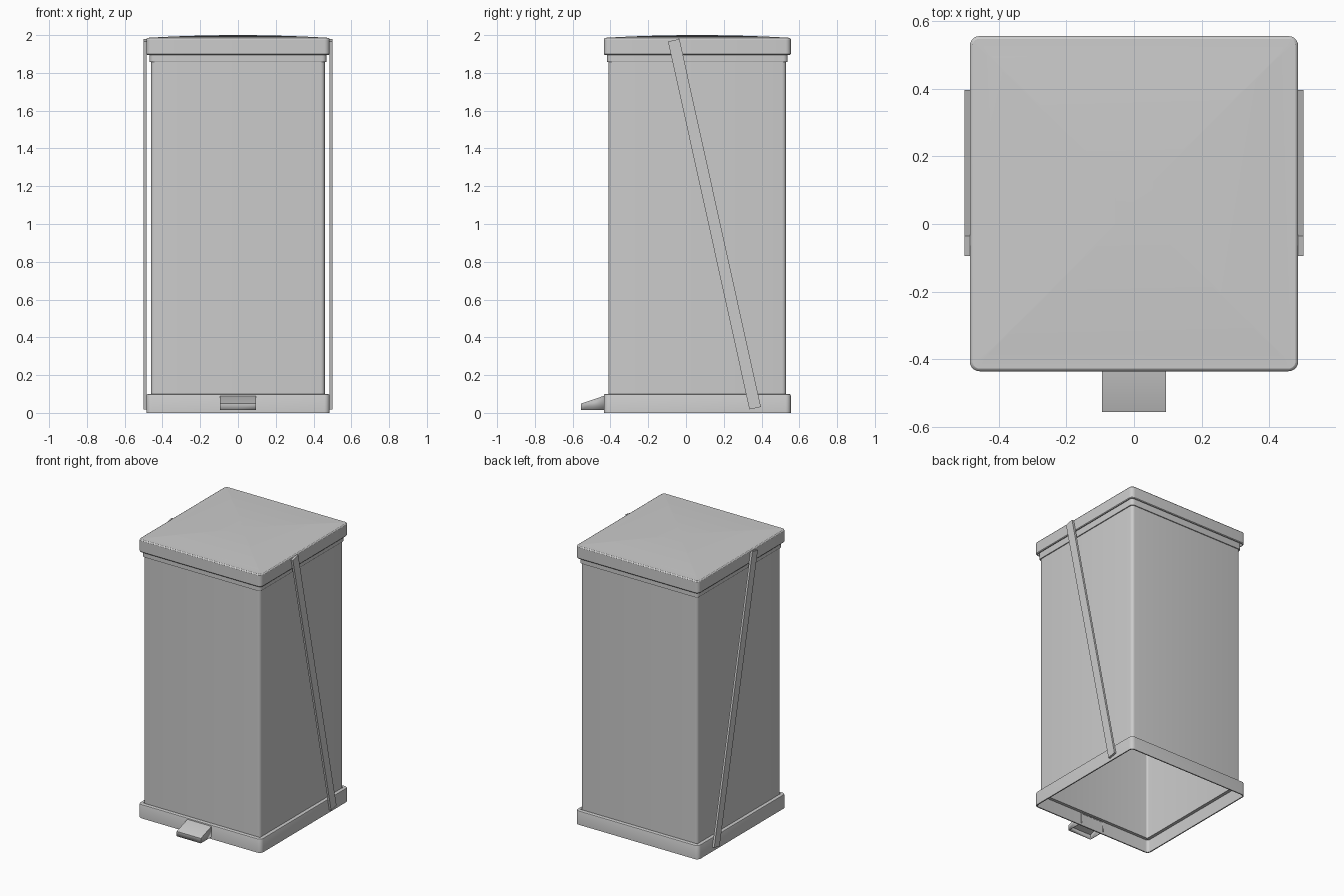
import bpy, bmesh, math
from mathutils import Vector

if "Cube" in bpy.data.objects:
    bpy.data.objects.remove(bpy.data.objects["Cube"])

CY = 0.06  # the bin body sits behind the pedal


def finish(name, bm, angle=30):
    bmesh.ops.recalc_face_normals(bm, faces=bm.faces)
    me = bpy.data.meshes.new(name)
    bm.to_mesh(me)
    bm.free()
    ob = bpy.data.objects.new(name, me)
    bpy.context.collection.objects.link(ob)
    bpy.ops.object.select_all(action='DESELECT')
    ob.select_set(True)
    bpy.context.view_layer.objects.active = ob
    bpy.ops.object.shade_smooth_by_angle(angle=math.radians(angle))
    return ob


def rounded_rect(hx, hy, r, z, seg=5):
    pts = []
    for k, (sx, sy) in enumerate([(1, 1), (-1, 1), (-1, -1), (1, -1)]):
        for i in range(seg + 1):
            a = math.pi / 2 * (k + i / seg)
            pts.append((sx * (hx - r) + r * math.cos(a),
                        CY + sy * (hy - r) + r * math.sin(a), z))
    return pts


def loft(name, levels, extra, r, closed=True):
    """Stack rounded rectangles (half width, z); half depth = half width + extra."""
    bm = bmesh.new()
    h0 = max(h for h, z in levels)
    rings = []
    for h, z in levels:
        rad = max(0.004, r - (h0 - h))
        rings.append([bm.verts.new(p) for p in rounded_rect(h, h + extra, rad, z)])
    n = len(rings[0])
    pairs = list(zip(rings, rings[1:]))
    if closed:
        pairs.append((rings[-1], rings[0]))
    for a, b in pairs:
        for i in range(n):
            j = (i + 1) % n
            bm.faces.new((a[i], a[j], b[j], b[i]))
    if not closed:
        bm.faces.new(rings[0])
        bm.faces.new(rings[-1])
    return finish(name, bm)


# Base skirt, open underneath
loft("base_skirt", [(0.477, 0), (0.485, 0), (0.485, 0.092), (0.483, 0.097), (0.478, 0.1),
                    (0.461, 0.1), (0.461, 0.092), (0.477, 0.092)], 0.01, 0.028)

# Hollow body
loft("body", [(0.452, 0.09), (0.46, 0.09), (0.46, 1.9), (0.452, 1.9)], 0.01, 0.022)

# Collar under the lid
loft("collar", [(0.459, 1.857), (0.466, 1.857), (0.468, 1.86), (0.468, 1.91),
                (0.459, 1.91)], 0.01, 0.024)

# Lid shell with a slightly domed top
dome = [(0.472 * t, 1.986 + 0.014 * (1 - t * t))
        for t in (1, 0.9, 0.78, 0.64, 0.48, 0.3, 0.12)]
loft("lid", [(0.1, 1.976), (0.476, 1.976), (0.476, 1.896), (0.481, 1.896), (0.485, 1.901),
             (0.485, 1.978), (0.482, 1.983), (0.477, 1.986)] + dome,
     0.01, 0.028, closed=False)

# Slanted side straps
top, bottom = Vector((0, -0.065, 1.973)), Vector((0, 0.366, 0.025))
side = Vector((0, (top - bottom).z, -(top - bottom).y)).normalized() * 0.031
for s, label in ((1, "right"), (-1, "left")):
    bm = bmesh.new()
    ring = [[bm.verts.new(p + Vector((s * x, 0, 0)))
             for p in (top - side, top + side, bottom + side, bottom - side)]
            for x in (0.485, 0.5)]
    bm.faces.new(ring[0])
    bm.faces.new(ring[1])
    for i in range(4):
        j = (i + 1) % 4
        bm.faces.new((ring[0][i], ring[0][j], ring[1][j], ring[1][i]))
    finish("strap_" + label, bm)

# Foot pedal: folded sheet, open underneath, reaching through the skirt
profile = [(-0.422, 0.015), (-0.555, 0.015), (-0.555, 0.05), (-0.435, 0.09), (-0.422, 0.09)]
bm = bmesh.new()
L, R = [[bm.verts.new((x, y, z)) for y, z in profile] for x in (-0.095, 0.095)]
bm.faces.new(L)
bm.faces.new(R)
for i in range(1, 4):
    bm.faces.new((L[i], L[i + 1], R[i + 1], R[i]))
pedal = finish("foot_pedal", bm)
mod = pedal.modifiers.new("thickness", 'SOLIDIFY')
mod.thickness = 0.006
mod.offset = -1
